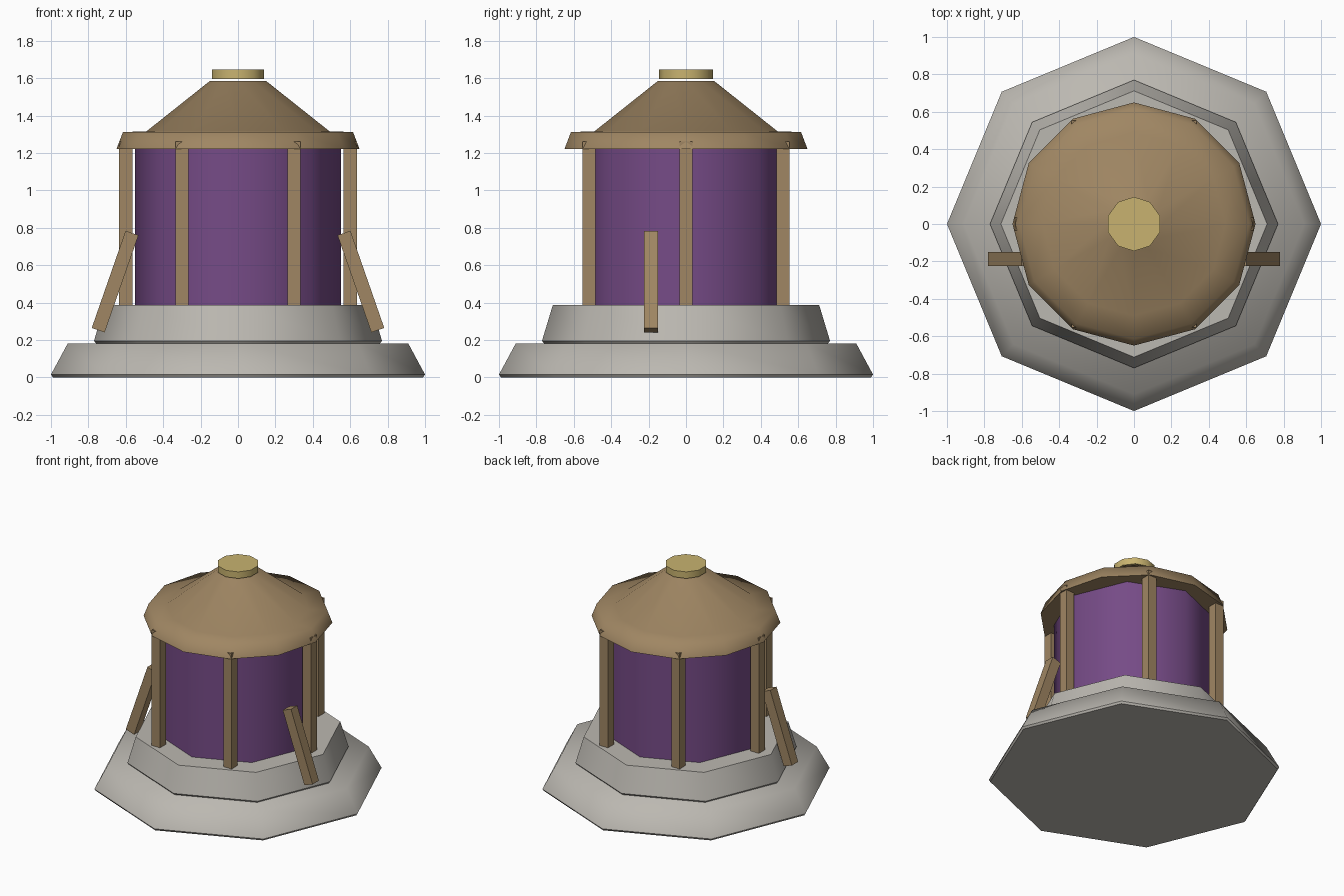
import bpy, bmesh, math
from mathutils import Matrix, Vector

cube = bpy.data.objects.get("Cube")
if cube:
    bpy.data.objects.remove(cube, do_unlink=True)


def material(name, r, g, b):
    m = bpy.data.materials.new(name)
    m.use_nodes = True
    m.diffuse_color = (r, g, b, 1)
    bsdf = next(n for n in m.node_tree.nodes if n.type == 'BSDF_PRINCIPLED')
    bsdf.inputs["Base Color"].default_value = (r, g, b, 1)
    bsdf.inputs["Roughness"].default_value = 0.8
    return m


stone = material("stone_grey", 0.50, 0.48, 0.44)
wood = material("timber_brown", 0.35, 0.24, 0.125)
purple = material("wall_purple", 0.18, 0.07, 0.24)
gold = material("pale_gold", 0.58, 0.45, 0.16)


def finish(name, bm, mat):
    bmesh.ops.recalc_face_normals(bm, faces=bm.faces)
    mesh = bpy.data.meshes.new(name)
    bm.to_mesh(mesh)
    bm.free()
    mesh.materials.append(mat)
    obj = bpy.data.objects.new(name, mesh)
    bpy.context.collection.objects.link(obj)
    return obj


def turned(name, sides, profile, mat, sharp):
    """Closed solid turned from (radius, height) points; sharp lists the hard rings."""
    bm = bmesh.new()
    rings = []
    for r, z in profile:
        angles = [math.tau * i / sides for i in range(sides)]
        rings.append([bm.verts.new((r * math.sin(a), r * math.cos(a), z)) for a in angles])
    for low, high in zip(rings, rings[1:]):
        for i in range(sides):
            j = (i + 1) % sides
            bm.faces.new((low[i], low[j], high[j], high[i]))
    bm.faces.new(rings[0])
    bm.faces.new(rings[-1])
    for f in bm.faces:
        f.smooth = True
    for k in sharp:
        for i in range(sides):
            bm.edges.get((rings[k][i], rings[k][i - 1])).smooth = False
    return finish(name, bm, mat)


def beam(name, size, center, tilt=0.0):
    bm = bmesh.new()
    bmesh.ops.create_cube(bm, size=1)
    bm.transform(Matrix.Translation(Vector(center)) @ Matrix.Rotation(tilt, 4, 'Y')
                 @ Matrix.Diagonal((*size, 1)))
    return finish(name, bm, wood)


# Two stepped octagonal foundations
turned("lower_foundation", 8, [(0.99, 0), (1, 0.015), (0.91, 0.182)], stone, (0, 1))
turned("upper_foundation", 8, [(0.76, 0.182), (0.77, 0.195), (0.712, 0.387)], stone, (0, 1, 2))

# Eight-sided drum wall
turned("drum_wall", 8, [(0.55, 0.38), (0.55, 1.24)], purple, (0, 1))

# Twelve-sided roof with an eave band, and the disc floating over its top
turned("roof", 12, [(0.65, 1.22), (0.615, 1.312), (0.49, 1.315), (0.15, 1.585)], wood, (0,))
turned("roof_cap", 10, [(0.145, 1.595), (0.145, 1.645)], gold, (0, 1))

# Six square posts around the wall
for n in range(6):
    a = math.radians(60 * n)
    beam(f"post_{n + 1}", (0.07, 0.07, 0.875),
         (0.6 * math.cos(a), 0.6 * math.sin(a), 0.8225))

# Leaning braces on both sides
for side, name in ((1, "left_brace"), (-1, "right_brace")):
    beam(name, (0.073, 0.075, 0.55), (side * 0.657, -0.187, 0.512),
         -side * math.radians(19.2))
